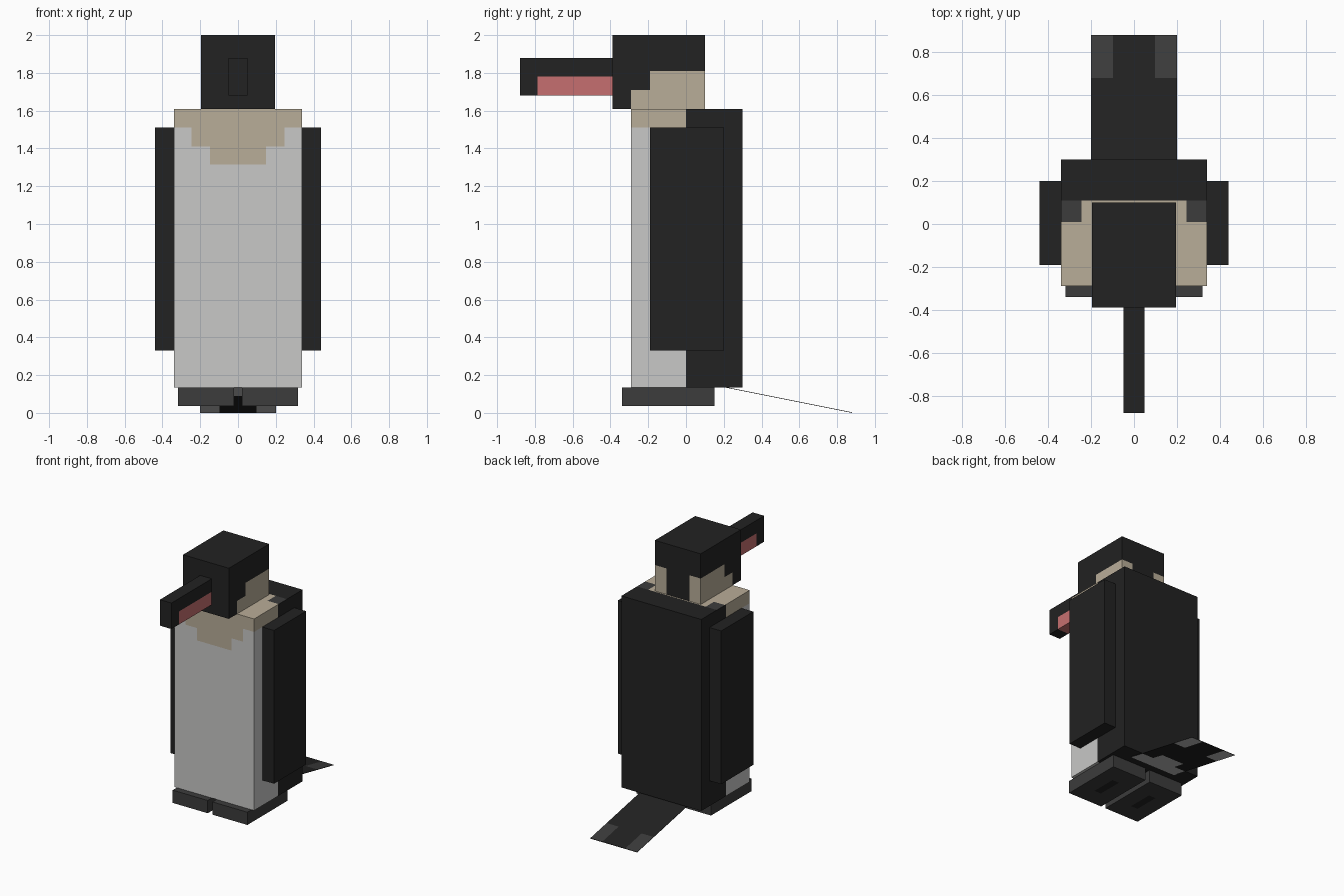
import bpy
import bmesh
from mathutils import Vector

cube = bpy.data.objects.get("Cube")
if cube:
    bpy.data.objects.remove(cube, do_unlink=True)

PALETTE = {
    "black_feather": (0.016, 0.016, 0.016),
    "dark_grey": (0.045, 0.045, 0.045),
    "light_grey": (0.578, 0.578, 0.571),
    "beige": (0.485, 0.418, 0.314),
    "pink": (0.565, 0.159, 0.162),
}
BLACK, DARK, LIGHT, BEIGE, PINK = range(5)
materials = []
for label, rgb in PALETTE.items():
    mat = bpy.data.materials.new(label)
    mat.use_nodes = True
    mat.diffuse_color = (*rgb, 1)
    mat.node_tree.nodes["Principled BSDF"].inputs["Base Color"].default_value = (*rgb, 1)
    materials.append(mat)


def box(name, low, high, rule=lambda c, n: BLACK, cuts=((), (), ()), shear=0.0):
    """Flat box, sliced at the cut positions and coloured face by face."""
    low, high = Vector(low), Vector(high)
    bm = bmesh.new()
    bmesh.ops.create_cube(bm, size=1)
    for v in bm.verts:
        v.co = Vector([(a + b) / 2 + t * (b - a) for a, b, t in zip(low, high, v.co)])
    for axis in range(3):
        normal = Vector((0, 0, 0))
        normal[axis] = 1
        for position in cuts[axis]:
            bmesh.ops.bisect_plane(bm, geom=bm.verts[:] + bm.edges[:] + bm.faces[:],
                                   plane_co=normal * position, plane_no=normal)
    bm.normal_update()
    for f in bm.faces:
        f.material_index = rule(f.calc_center_median(), f.normal)
    for v in bm.verts:
        v.co.z += (high.y - v.co.y) * shear
    mesh = bpy.data.meshes.new(name)
    bm.to_mesh(mesh)
    bm.free()
    for mat in materials:
        mesh.materials.append(mat)
    obj = bpy.data.objects.new(name, mesh)
    bpy.context.collection.objects.link(obj)
    return obj


# Body: black back, pale belly, stepped beige bib and shoulders
def body_colour(c, n):
    x = abs(c.x)
    if n.z > 0.5:
        if c.y > 0.11:
            return BLACK
        return DARK if x > 0.245 and c.y > 0.01 else BEIGE
    if n.y > 0.5 or c.y > 0:
        return BLACK
    bib = 1.51
    if n.y < -0.5:
        bib = 1.315 if x < 0.147 else 1.41 if x < 0.245 else 1.51
    return BEIGE if c.z > bib else LIGHT


box("body", (-0.34, -0.29, 0.135), (0.34, 0.30, 1.61), body_colour,
    ((-0.245, -0.147, 0.147, 0.245), (0, 0.01, 0.11), (1.315, 1.41, 1.51)))


# Head: black with beige stepped cheeks that wrap behind
def head_colour(c, n):
    if abs(n.x) > 0.5:
        cheek = 1.81 if c.y > -0.19 else 1.71 if c.y > -0.29 else 0
        return BEIGE if c.z < cheek else BLACK
    if n.y > 0.5 and abs(c.x) > 0.098 and c.z < 1.81:
        return BEIGE
    return BLACK


box("head", (-0.195, -0.39, 1.61), (0.195, 0.10, 2.0), head_colour,
    ((-0.098, 0.098), (-0.29, -0.19), (1.71, 1.81)))


# Beak: black with a pink lower half behind the tip
def beak_colour(c, n):
    pink = c.y > -0.785 and c.z < 1.78 and abs(n.y) < 0.5
    return PINK if pink else BLACK


box("beak", (-0.049, -0.88, 1.68), (0.049, -0.39, 1.88), beak_colour,
    ((), (-0.785,), (1.78,)))


# Tail: thin sloping sheet with pale patches
def tail_colour(c, n):
    x = abs(c.x)
    corner = c.y > 0.68 and x > 0.098
    if n.z > 0.5:
        return DARK if corner else BLACK
    if n.z < -0.5:
        root = c.y < (0.43 if x < 0.098 else 0.33)
        return LIGHT if corner or root else BLACK
    return BLACK


box("tail", (-0.2, 0.19, 0), (0.2, 0.88, 0.003), tail_colour,
    ((-0.098, 0.098), (0.33, 0.43, 0.68), ()), shear=0.2)


# Feet: dark grey with a black slit on each sole
def foot_colour(c, n):
    slit = n.z < -0.5 and abs(abs(c.x) - 0.17) < 0.03 and abs(c.y + 0.1) < 0.1
    return BLACK if slit else DARK


# Wings and feet on both sides
for side, s in (("left", 1), ("right", -1)):
    xs = sorted((0.34 * s, 0.44 * s))
    box(side + "_wing", (xs[0], -0.19, 0.33), (xs[1], 0.20, 1.51))
    xs = sorted((0.02 * s, 0.318 * s))
    box(side + "_foot", (xs[0], -0.34, 0.037), (xs[1], 0.15, 0.135), foot_colour,
        ((0.14 * s, 0.2 * s), (-0.2, 0), ()))
